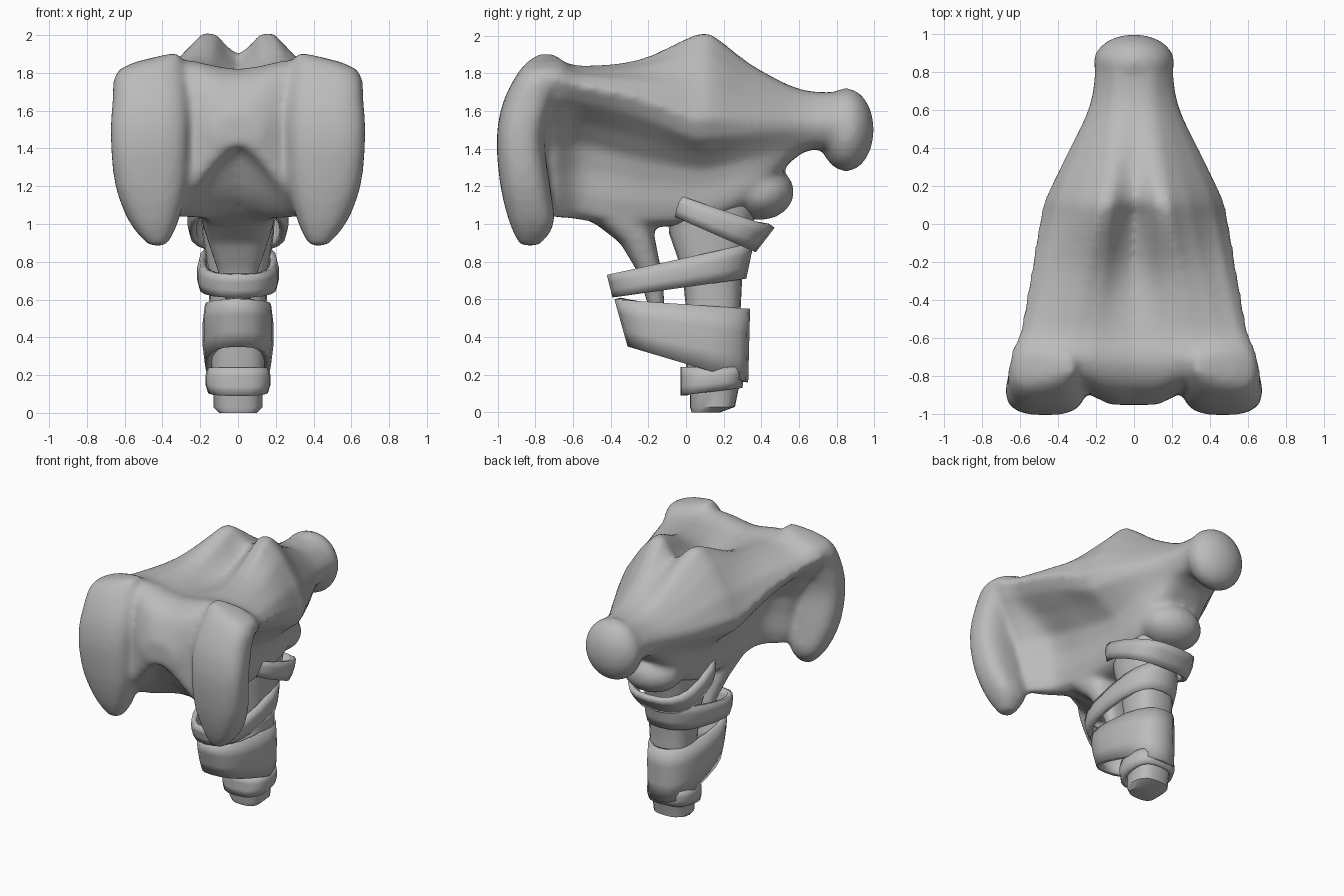
import bpy
import bmesh
import math
from mathutils import Vector

cube = bpy.data.objects.get("Cube")
if cube:
    bpy.data.objects.remove(cube, do_unlink=True)

# One plain grey for everything
grey = bpy.data.materials.new("bone grey")
grey.use_nodes = True
grey.diffuse_color = (0.5, 0.5, 0.5, 1)
grey.node_tree.nodes["Principled BSDF"].inputs["Base Color"].default_value = (0.5, 0.5, 0.5, 1)


def finish(name, bm):
    bmesh.ops.recalc_face_normals(bm, faces=bm.faces[:])
    mesh = bpy.data.meshes.new(name)
    bm.to_mesh(mesh)
    bm.free()
    mesh.materials.append(grey)
    obj = bpy.data.objects.new(name, mesh)
    bpy.context.collection.objects.link(obj)
    return obj


def smooth(obj, degrees):
    bpy.ops.object.select_all(action='DESELECT')
    obj.select_set(True)
    bpy.context.view_layer.objects.active = obj
    bpy.ops.object.shade_smooth_by_angle(angle=math.radians(degrees))


def flow(rows, steps, closed=False):
    """Smooth curve through rows of numbers, with extra rows in between."""
    rows = [Vector(r) for r in rows]
    count = len(rows)

    def pick(i):
        return rows[i % count] if closed else rows[max(0, min(count - 1, i))]

    result = []
    for i in range(count if closed else count - 1):
        a, b, c, d = (pick(i + k) for k in (-1, 0, 1, 2))
        for s in range(steps):
            t = s / steps
            m, n = (c - a) / 2, (d - b) / 2
            result.append(b + m * t + (3 * (c - b) - 2 * m - n) * t ** 2
                          + (2 * (b - c) + m + n) * t ** 3)
    return result if closed else result + [rows[-1]]


def loft(bm, rings, caps=True):
    rows = [[bm.verts.new(p) for p in ring] for ring in rings]
    count = len(rows[0])
    for low, high in zip(rows, rows[1:]):
        for i in range(count):
            j = (i + 1) % count
            bm.faces.new((low[i], low[j], high[j], high[i]))
    if caps:
        bm.faces.new(rows[0][::-1])
        bm.faces.new(rows[-1])


def plan_ring(x0, x1, y0, y1, height, power=0.75, count=20):
    """Rounded box outline in plan; height is a number or a function of y."""
    ring = []
    for i in range(count):
        a = math.tau * i / count
        c, s = math.cos(a), math.sin(a)
        u = math.copysign(abs(c) ** power, c)
        v = math.copysign(abs(s) ** power, s)
        x = (x0 + x1) / 2 + u * (x1 - x0) / 2
        y = (y0 + y1) / 2 + v * (y1 - y0) / 2
        ring.append((x, y, height(y) if callable(height) else height))
    return ring


def ball(bm, centre, radii):
    made = bmesh.ops.create_uvsphere(bm, u_segments=20, v_segments=12, radius=1)
    for v in made["verts"]:
        v.co = Vector(centre) + Vector(a * b for a, b in zip(v.co, radii))


# Head: body lofted front to back, with a ridge, a shoulder and a narrow waist
# y, centre top, ridge x z, shoulder x z, waist x z, belly x z, centre bottom
body = [
    (-.95, 1.58, .06, 1.57, .12, 1.51, .12, 1.46, .07, 1.43, 1.42),
    (-.86, 1.75, .18, 1.76, .29, 1.64, .29, 1.38, .27, 1.16, 1.37),
    (-.72, 1.82, .33, 1.87, .63, 1.77, .41, 1.4, .34, 1.04, 1.16),
    (-.55, 1.79, .3, 1.84, .6, 1.73, .28, 1.42, .22, 1.05, 1.04),
    (-.25, 1.76, .24, 1.875, .545, 1.67, .27, 1.35, .19, 1.02, .99),
    (.03, 1.84, .19, 2, .495, 1.56, .26, 1.3, .19, 1.03, 1.0),
    (.14, 1.9, .18, 2, .465, 1.56, .26, 1.3, .2, 1.05, 1.02),
    (.35, 1.82, .15, 1.83, .365, 1.55, .25, 1.35, .2, 1.15, 1.12),
    (.62, 1.71, .12, 1.69, .235, 1.55, .19, 1.43, .12, 1.39, 1.38),
    (.85, 1.7, .1, 1.69, .2, 1.56, .17, 1.45, .1, 1.39, 1.38),
]
bm = bmesh.new()
rings = []
for y, top, *pairs, bottom in flow(body, 4):
    half = list(zip(pairs[::2], pairs[1::2]))
    ring = [(0, y, top)] + [(x, y, z) for x, z in half]
    ring += [(0, y, bottom)] + [(-x, y, z) for x, z in reversed(half)]
    rings.append(flow(ring, 3, closed=True))
loft(bm, rings)

# Twin striking lobes: z, inner x, outer x, front y, back y
lobe = [
    (.885, .38, .47, -.88, -.78),
    (1.0, .32, .57, -.935, -.7),
    (1.2, .27, .65, -.985, -.72),
    (1.45, .26, .675, -1.005, -.75),
    (1.65, .26, .665, -.97, -.7),
    (1.82, .28, .63, -.88, -.62),
    (1.9, .31, .37, -.79, -.7),
]
for side in (1, -1):
    stack = flow(lobe, 3)
    loft(bm, [plan_ring(side * a, side * b, f, r, z, .75) for z, a, b, f, r in stack])

# Rear knob and the small bump under it
ball(bm, (0, .85, 1.5), (.215, .148, .222))
ball(bm, (0, .39, 1.17), (.22, .185, .15))

# Prong sweeping down from the head: z, half width, front y, back y
prong = [
    (.56, .06, -.2, -.11), (.75, .11, -.26, -.13), (.9, .16, -.35, -.16),
    (1.0, .19, -.48, -.18), (1.06, .2, -.62, -.18), (1.25, .22, -.68, -.2),
]
loft(bm, [plan_ring(-w, w, f, b, z) for z, w, f, b in prong])
head = finish("head", bm)
fuse = head.modifiers.new("fuse", 'REMESH')
fuse.mode = 'VOXEL'
fuse.voxel_size = .02
fuse.use_smooth_shade = True
soften = head.modifiers.new("soften", 'SMOOTH')
soften.factor = .5
soften.iterations = 10
smooth(head, 60)

# Handle shaft: z, half width, front y, back y
shaft = [
    (0, .1, .03, .18), (.03, .13, .02, .26), (.13, .13, .02, .28),
    (.2, .15, 0, .3), (.55, .15, 0, .29), (.75, .16, -.02, .3),
    (.95, .19, -.09, .34), (1.15, .2, -.1, .4),
]
bm = bmesh.new()
loft(bm, [plan_ring(-w, w, f, b, z) for z, w, f, b in shaft])
smooth(finish("handle", bm), 40)


def wrap(name, width, top, bottom, power=.75):
    """Slanted band; each edge is front y, front z, back y, back z."""
    rings = []
    for t in (0, .33, .67, 1):
        y0, z0, y1, z1 = (a + (b - a) * t for a, b in zip(bottom, top))
        swell = .015 * math.sin(math.pi * t)

        def slope(y):
            k = (y - y0) / (y1 - y0)
            return z0 + (z1 - z0) * k

        rings.append(plan_ring(-width - swell, width + swell, y0, y1, slope, power))
    bm = bmesh.new()
    loft(bm, rings, caps=False)
    obj = finish(name, bm)
    shell = obj.modifiers.new("thickness", 'SOLIDIFY')
    shell.thickness = .035
    shell.offset = -1
    smooth(obj, 40)


# Leather style wraps from the head down
wrap("upper_wrap", .255, (-.12, 1.18, .47, .98), (-.11, 1.06, .37, .85))
wrap("middle_wrap", .205, (-.42, .73, .36, .9), (-.39, .61, .32, .71), .8)
wrap("lower_wrap", .175, (-.38, .6, .34, .55), (-.31, .35, .33, .16), .8)
wrap("end_wrap", .16, (-.03, .24, .31, .24), (-.03, .09, .3, .13))
